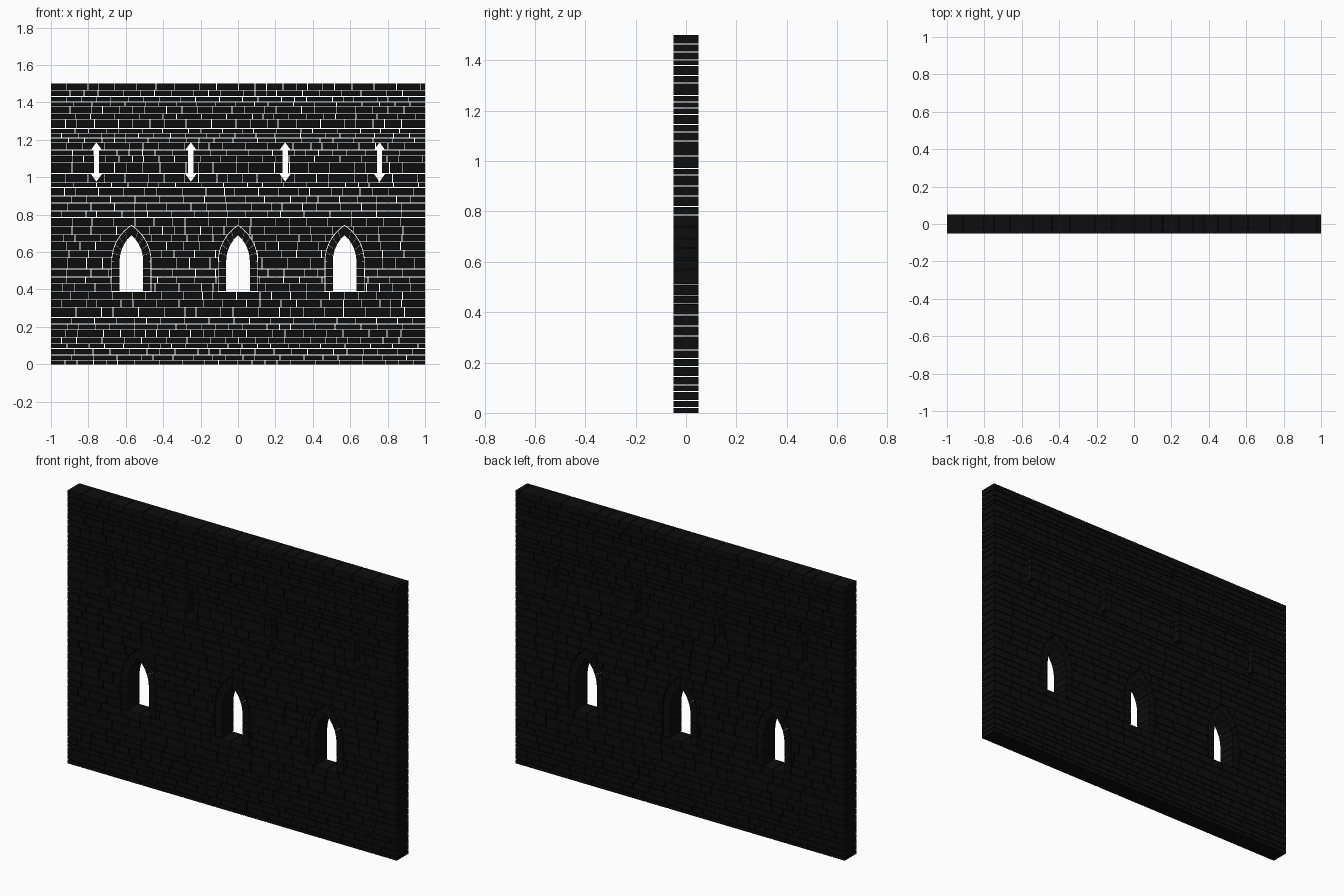
import bpy, bmesh, math, random

if "Cube" in bpy.data.objects:
    bpy.data.objects.remove(bpy.data.objects["Cube"])

random.seed(4)
D = 0.05          # half thickness of the wall
GAP = 0.004       # open joint between stones
SPRING, SILL = 0.55, 0.39
HALF_W, RISE, RING = 0.063, 0.14, 0.04
R = (RISE ** 2 + HALF_W ** 2) / (2 * HALF_W)   # radius of the pointed arch
C = HALF_W - R                                  # its centre offset

stone = bpy.data.materials.new("dark_stone")
stone.diffuse_color = (0.004, 0.004, 0.004, 1)
stone.use_nodes = True
stone.node_tree.nodes["Principled BSDF"].inputs["Base Color"].default_value = stone.diffuse_color


def prism(bm, pts, d=D):
    """Extrude an x-z outline through the wall thickness."""
    f = [bm.verts.new((x, -d, z)) for x, z in pts]
    b = [bm.verts.new((x, d, z)) for x, z in pts]
    n = len(pts)
    faces = [bm.faces.new(f), bm.faces.new(b[::-1])]
    for i in range(n):
        j = (i + 1) % n
        faces.append(bm.faces.new((f[j], f[i], b[i], b[j])))
    return faces


def block(bm, x0, x1, z0, z1):
    prism(bm, [(x0, z0), (x1, z0), (x1, z1), (x0, z1)])


def finish(bm, name):
    bmesh.ops.recalc_face_normals(bm, faces=bm.faces)
    me = bpy.data.meshes.new(name)
    bm.to_mesh(me)
    bm.free()
    ob = bpy.data.objects.new(name, me)
    bpy.context.collection.objects.link(ob)
    me.materials.append(stone)
    return ob


def arc_point(r, a):
    return C + r * math.cos(a), SPRING + r * math.sin(a)


def end_angle(r):
    return math.acos(-C / r)


# Coursed masonry: rows of random-length stones
rows = [0, .022, .05, .085, .11, .145, .185, .215, .25, .305, .345, .388, .433,
        .467, .51, .57, .61, .655, .692, .738, .785, .82, .862, .9, .945, .97,
        1.02, 1.08, 1.115, 1.145, 1.185, 1.21, 1.235, 1.26, 1.31, 1.34, 1.38,
        1.402, 1.432, 1.465, 1.5]
bm = bmesh.new()
for k, (a, b) in enumerate(zip(rows, rows[1:])):
    z0 = a + (GAP / 2 if k else 0)
    z1 = b - (GAP / 2 if b < 1.5 else 0)
    cuts = [-1.0]
    while cuts[-1] < 0.86:
        cuts.append(cuts[-1] + random.uniform(0.055, 0.14))
    cuts.append(1.0)
    for x0, x1 in zip(cuts, cuts[1:]):
        block(bm, x0 + (GAP / 2 if x0 > -1 else 0),
              x1 - (GAP / 2 if x1 < 1 else 0), z0, z1)
wall = finish(bm, "wall_stones")

# Cutter: arched window openings (with room for the surround) and arrow slits
windows = (-0.57, 0, 0.57)
bm = bmesh.new()
ro = R + RING + GAP
right = [arc_point(ro, end_angle(ro) * i / 10) for i in range(11)]
outline = [(right[0][0], SILL)] + right
outline += [(-x, z) for x, z in outline[-2::-1]]
for wx in windows:
    prism(bm, [(wx + x, z) for x, z in outline], 0.1)
slit = [(0, 1.187), (.03, 1.145), (.014, 1.145), (.014, 1.018), (.03, 1.018),
        (0, .976), (-.03, 1.018), (-.014, 1.018), (-.014, 1.145), (-.03, 1.145)]
for sx in (-0.757, -0.252, 0.252, 0.757):
    prism(bm, [(sx + x, z) for x, z in slit], 0.1)
cutter = finish(bm, "opening_cutter")
cutter.hide_render = True
mod = wall.modifiers.new("openings", 'BOOLEAN')
mod.operation, mod.solver, mod.object = 'DIFFERENCE', 'EXACT', cutter
bpy.context.view_layer.objects.active = wall
bpy.ops.object.modifier_apply(modifier="openings")
bpy.data.objects.remove(cutter)

# Window surrounds: wedge stones over jamb blocks
N, STEPS = 5, 3
for w, wx in enumerate(windows):
    bm = bmesh.new()
    for s in (-1, 1):
        for n in range(N):
            ts = [(n + 0.02 + 0.96 * i / STEPS) / N for i in range(STEPS + 1)]
            inner = [arc_point(R, end_angle(R) * t) for t in ts]
            outer = [arc_point(R + RING, end_angle(R + RING) * t) for t in ts]
            prism(bm, [(wx + s * x, z) for x, z in inner + outer[::-1]])
        jamb = [SILL, .433, .467, .51, SPRING]
        for a, b in zip(jamb, jamb[1:]):
            block(bm, *sorted((wx + s * HALF_W, wx + s * (HALF_W + RING))),
                  a + GAP / 4, b - GAP / 4)
    finish(bm, f"window_surround_{w + 1}")
